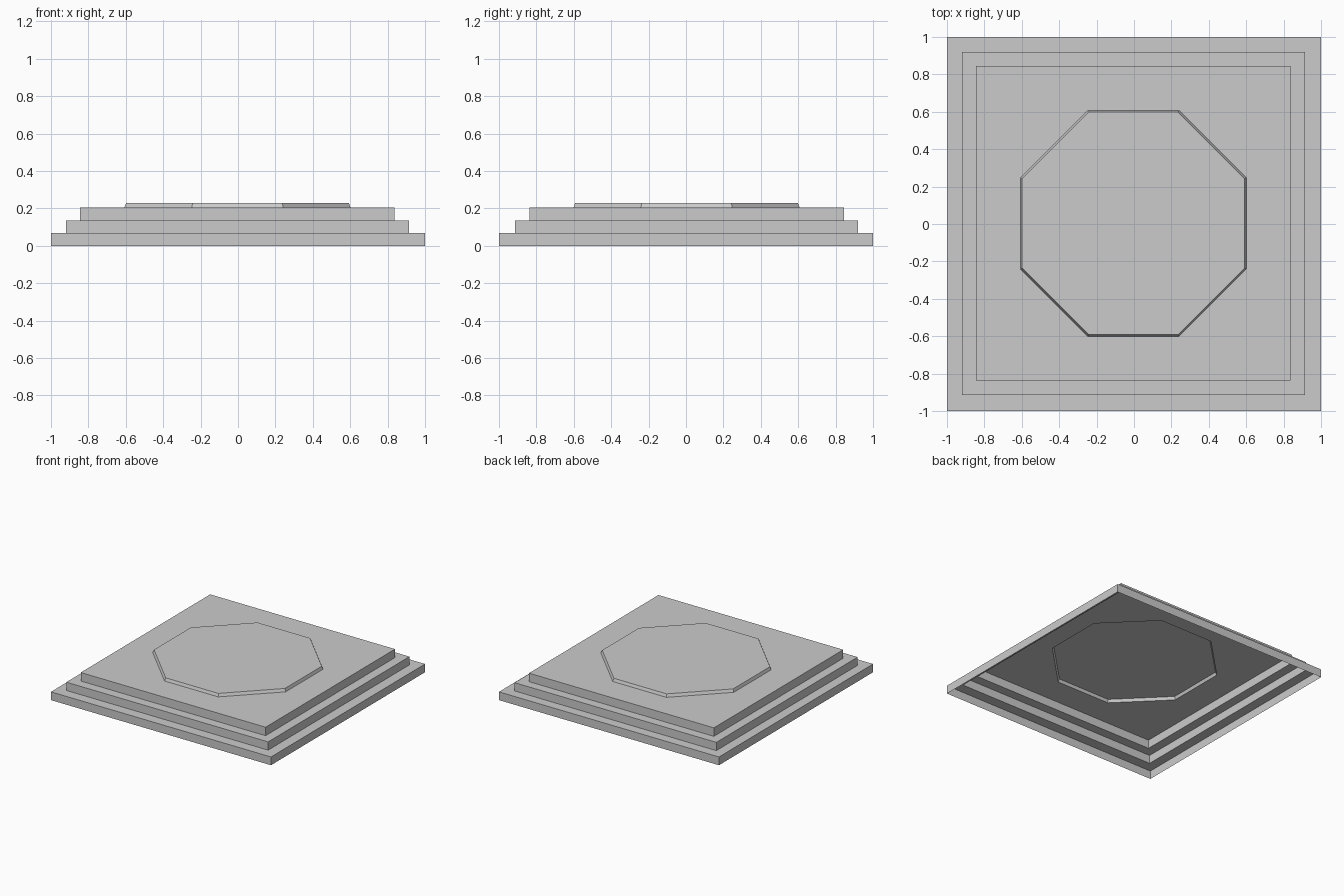
import bpy
import bmesh

cube = bpy.data.objects.get("Cube")
if cube:
    bpy.data.objects.remove(cube, do_unlink=True)

stone = bpy.data.materials.new("grey_stone")
stone.use_nodes = True
colour = (0.6, 0.6, 0.6, 1)
stone.diffuse_color = colour
stone.node_tree.nodes["Principled BSDF"].inputs["Base Color"].default_value = colour


def make_object(name, bm):
    bmesh.ops.recalc_face_normals(bm, faces=bm.faces)
    # Open shells: make sure the top faces look up
    if max(bm.faces, key=lambda f: f.calc_center_median().z).normal.z < 0:
        bmesh.ops.reverse_faces(bm, faces=bm.faces)
    mesh = bpy.data.meshes.new(name)
    bm.to_mesh(mesh)
    bm.free()
    mesh.materials.append(stone)
    bpy.context.collection.objects.link(bpy.data.objects.new(name, mesh))


def ring(bm, points, z):
    verts = [bm.verts.new((x, y, z)) for x, y in points]
    return verts, [bm.edges.new((verts[i - 1], verts[i])) for i in range(len(verts))]


def square(r, shift=0):
    return [(sx * r - shift, sy * r + shift)
            for sx, sy in ((1, 1), (-1, 1), (-1, -1), (1, -1))]


def octagon(r, c, shift=0.003):
    points = [(r, -c), (r, c), (c, r), (-c, r), (-r, c), (-r, -c), (-c, -r), (c, -r)]
    return [(x - shift, y + shift) for x, y in points]


# Stepped square plinth, hollow underneath, with an octagonal opening on top
bm = bmesh.new()
profile = [(1, 0, 0), (1, 0.068, 0), (0.917, 0.068, 0.003), (0.917, 0.136, 0.003),
           (0.84, 0.136, 0.004), (0.84, 0.206, 0.004)]
previous = None
for r, z, shift in profile:
    current = ring(bm, square(r, shift), z)
    if previous:
        bmesh.ops.bridge_loops(bm, edges=previous[1] + current[1])
    previous = current
opening = ring(bm, octagon(0.604, 0.244), 0.206)
bmesh.ops.triangle_fill(bm, edges=previous[1] + opening[1], use_beauty=True)
make_object("stepped_plinth", bm)

# Raised octagonal platform with slightly tapered sides
bm = bmesh.new()
lower = ring(bm, octagon(0.604, 0.244), 0.206)
upper = ring(bm, octagon(0.595, 0.239), 0.23)
bmesh.ops.bridge_loops(bm, edges=lower[1] + upper[1])
bm.faces.new(upper[0])
make_object("octagonal_platform", bm)
